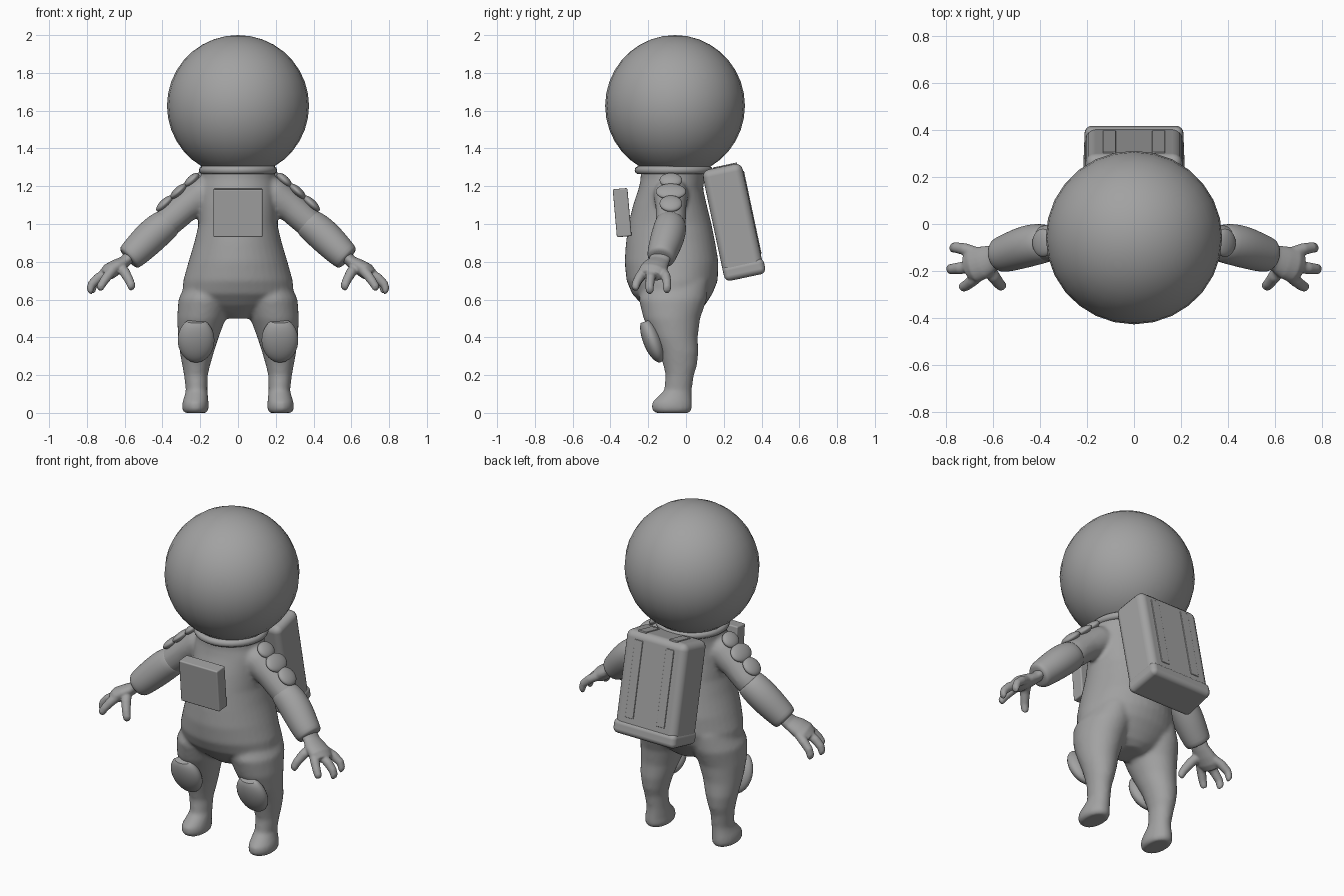
import bpy, bmesh, math
from mathutils import Vector, Matrix

if "Cube" in bpy.data.objects:
    bpy.data.objects.remove(bpy.data.objects["Cube"])

suit = bpy.data.materials.new("suit_grey")
suit.diffuse_color = (0.36, 0.36, 0.36, 1)
suit.use_nodes = True
suit.node_tree.nodes["Principled BSDF"].inputs["Base Color"].default_value = suit.diffuse_color


def finish(name, bm, smooth=True):
    bmesh.ops.recalc_face_normals(bm, faces=bm.faces)
    me = bpy.data.meshes.new(name)
    bm.to_mesh(me)
    bm.free()
    me.materials.append(suit)
    me.polygons.foreach_set("use_smooth", [smooth] * len(me.polygons))
    ob = bpy.data.objects.new(name, me)
    bpy.context.collection.objects.link(ob)
    return ob


def loft(bm, rings, u, v, n=28):
    """Closed tube through rings of (centre, radius along u, radius along v)."""
    u, v = Vector(u).normalized(), Vector(v).normalized()
    loops = []
    for c, a, b in rings:
        loops.append([bm.verts.new(Vector(c) + u * a * math.cos(t) + v * b * math.sin(t))
                      for t in (2 * math.pi * i / n for i in range(n))])
    for p, q in zip(loops, loops[1:]):
        for i in range(n):
            bm.faces.new((p[i], p[(i + 1) % n], q[(i + 1) % n], q[i]))
    bm.faces.new(loops[0])
    bm.faces.new(loops[-1])


def tube(bm, s, pts, up=(0, 1, 0), flat=1.0, n=20):
    """Round limb through (x, y, z, radius), mirrored by s."""
    c = [Vector((p[0] * s, p[1], p[2])) for p in pts]
    d = (c[-1] - c[0]).normalized()
    u = (Vector(up) - d * d.dot(Vector(up))).normalized()
    loft(bm, [(k, p[3], p[3] * flat) for k, p in zip(c, pts)], u, d.cross(u), n)


def blob(bm, loc, radii, rot=Matrix(), cut=None):
    r = bmesh.ops.create_uvsphere(bm, u_segments=28, v_segments=18, radius=1)
    for vert in r["verts"]:
        if cut:
            vert.co.z = min(vert.co.z, cut)
        vert.co = Vector(loc) + rot.to_3x3() @ Vector([a * b for a, b in zip(vert.co, radii)])


def blend(ob, voxel, steps):
    m = ob.modifiers.new("blend", "REMESH")
    m.mode = "VOXEL"
    m.voxel_size = voxel
    m.use_smooth_shade = True
    m = ob.modifiers.new("soften", "SMOOTH")
    m.factor = 0.5
    m.iterations = steps


def box(name, loc, size, tilt, bevel, taper=1.0):
    bm = bmesh.new()
    bmesh.ops.create_cube(bm, size=1)
    for vert in bm.verts:
        if vert.co.y > 0:
            vert.co.x *= taper
        vert.co = Vector([a * b for a, b in zip(vert.co, size)])
    ob = finish(name, bm)
    ob.matrix_world = Matrix.Translation(loc) @ Matrix.Rotation(tilt, 4, "X")
    m = ob.modifiers.new("round", "BEVEL")
    m.width = bevel
    m.segments = 4
    m.harden_normals = True
    return ob


# Body: torso, legs with feet, and upper arms blended into one skin
bm = bmesh.new()
torso = [(.50, -.14, .03, .08), (.53, -.18, .07, .16), (.57, -.23, .10, .24),
         (.63, -.285, .14, .295), (.70, -.315, .168, .29), (.80, -.325, .172, .262),
         (.90, -.318, .155, .232), (1.0, -.305, .135, .208), (1.1, -.28, .11, .205),
         (1.19, -.25, .09, .205), (1.24, -.24, .10, .195), (1.32, -.24, .12, .195)]
loft(bm, [((0, (f + b) / 2, z), rx, (b - f) / 2) for z, f, b, rx in torso], (1, 0, 0), (0, 1, 0), 40)
# leg rows: z, front, back, inner, outer
leg = [(0, -.165, .02, .165, .285), (.02, -.182, .032, .154, .297), (.055, -.18, .032, .156, .295),
       (.085, -.15, .03, .158, .285), (.12, -.115, .03, .162, .276), (.20, -.108, .042, .160, .286),
       (.25, -.12, .058, .148, .295), (.32, -.14, .066, .128, .308), (.40, -.18, .062, .102, .317),
       (.50, -.225, .075, .065, .322), (.60, -.25, .11, .03, .316), (.70, -.22, .12, .04, .27)]
for s in (1, -1):
    loft(bm, [((s * (i + o) / 2, (f + b) / 2, z), (o - i) / 2, (b - f) / 2) for z, f, b, i, o in leg],
         (1, 0, 0), (0, 1, 0))
    tube(bm, s, [(.10, -.08, 1.20, .085), (.19, -.08, 1.155, .092), (.28, -.08, 1.09, .082),
                 (.36, -.08, 1.02, .08), (.44, -.09, .95, .07)])
blend(finish("body", bm), 0.011, 8)

# Helmet and the collar beneath it
bm = bmesh.new()
blob(bm, (0, -.058, 1.626), (.376, .37, .374))
finish("helmet", bm)
bpy.ops.mesh.primitive_torus_add(location=(0, -.065, 1.285), major_radius=.185, minor_radius=.022,
                                 major_segments=40, minor_segments=10)
collar = bpy.context.object
collar.name = "collar"
collar.data.materials.append(suit)
bpy.ops.object.shade_smooth()

for s, side in ((1, "left"), (-1, "right")):
    # Forearm sleeve ending in an open-looking cuff
    bm = bmesh.new()
    tube(bm, s, [(.355, -.08, 1.02, .07), (.375, -.08, 1.005, .083), (.43, -.088, .962, .09),
                 (.49, -.105, .905, .088), (.545, -.125, .85, .08), (.575, -.132, .822, .074),
                 (.583, -.135, .815, .062)], n=28)
    finish(side + "_sleeve", bm).modifiers.new("smooth", "SUBSURF").levels = 1

    # Hand: wrist, flat palm, three fingers and a thumb
    bm = bmesh.new()
    tube(bm, s, [(.55, -.125, .85, .055), (.60, -.145, .80, .056), (.64, -.163, .775, .07),
                 (.68, -.175, .75, .076), (.71, -.183, .727, .058)], flat=.58)
    for pts in (
        [(.66, -.13, .76, .028), (.72, -.108, .725, .026), (.76, -.10, .69, .023), (.772, -.10, .655, .022), (.775, -.10, .64, .014)],
        [(.68, -.18, .75, .028), (.74, -.188, .715, .026), (.775, -.192, .68, .023), (.785, -.193, .65, .022), (.787, -.193, .635, .014)],
        [(.66, -.215, .76, .028), (.69, -.242, .725, .026), (.715, -.262, .69, .023), (.73, -.27, .665, .021), (.735, -.272, .652, .014)],
        [(.63, -.17, .78, .03), (.60, -.222, .745, .028), (.575, -.255, .70, .024), (.563, -.267, .67, .022), (.56, -.27, .655, .014)]):
        tube(bm, s, pts, up=(0.3, 1, 0.2), n=14)
    blend(finish(side + "_hand", bm), 0.006, 5)

    # Shoulder guard: three overlapping flattened plates down the arm
    bm = bmesh.new()
    tilt = Matrix.Rotation(s * math.radians(43), 4, "Y")
    for x, z, rx, ry in ((.245, 1.232, .05, .06), (.315, 1.172, .056, .08), (.388, 1.108, .058, .06)):
        blob(bm, (s * x, -.08, z), (rx, ry, .024), tilt)
    finish(side + "_shoulder_guard", bm)

    # Knee pad: flat-topped rounded shell
    bm = bmesh.new()
    blob(bm, (s * .222, -.178, .385), (.097, .05, .125), Matrix.Rotation(math.radians(21), 4, "X"), .85)
    pad = finish(side + "_knee_pad", bm)
    pad.select_set(True)
    bpy.context.view_layer.objects.active = pad
    bpy.ops.object.shade_smooth_by_angle(angle=math.radians(40))

# Chest control box
box("chest_box", (0, -.338, 1.06), (.26, .078, .255), math.radians(5), .008)

# Backpack with a bottom band and two straps on the back face
tilt = math.radians(12)
frame = Matrix.Translation((0, .25, 1.01)) @ Matrix.Rotation(tilt, 4, "X")
box("backpack", frame @ Vector((0, 0, 0)), (.43, .215, .60), tilt, .04, .95)
box("backpack_band", frame @ Vector((0, .004, -.258)), (.436, .222, .085), tilt, .03, .96)
for s, side in ((1, "left"), (-1, "right")):
    box(side + "_backpack_strap", frame @ Vector((s * .105, .106, .03)), (.055, .012, .45), tilt, .004)
    box(side + "_backpack_top_strap", frame @ Vector((s * .105, .02, .299)), (.055, .13, .012), tilt, .004)
